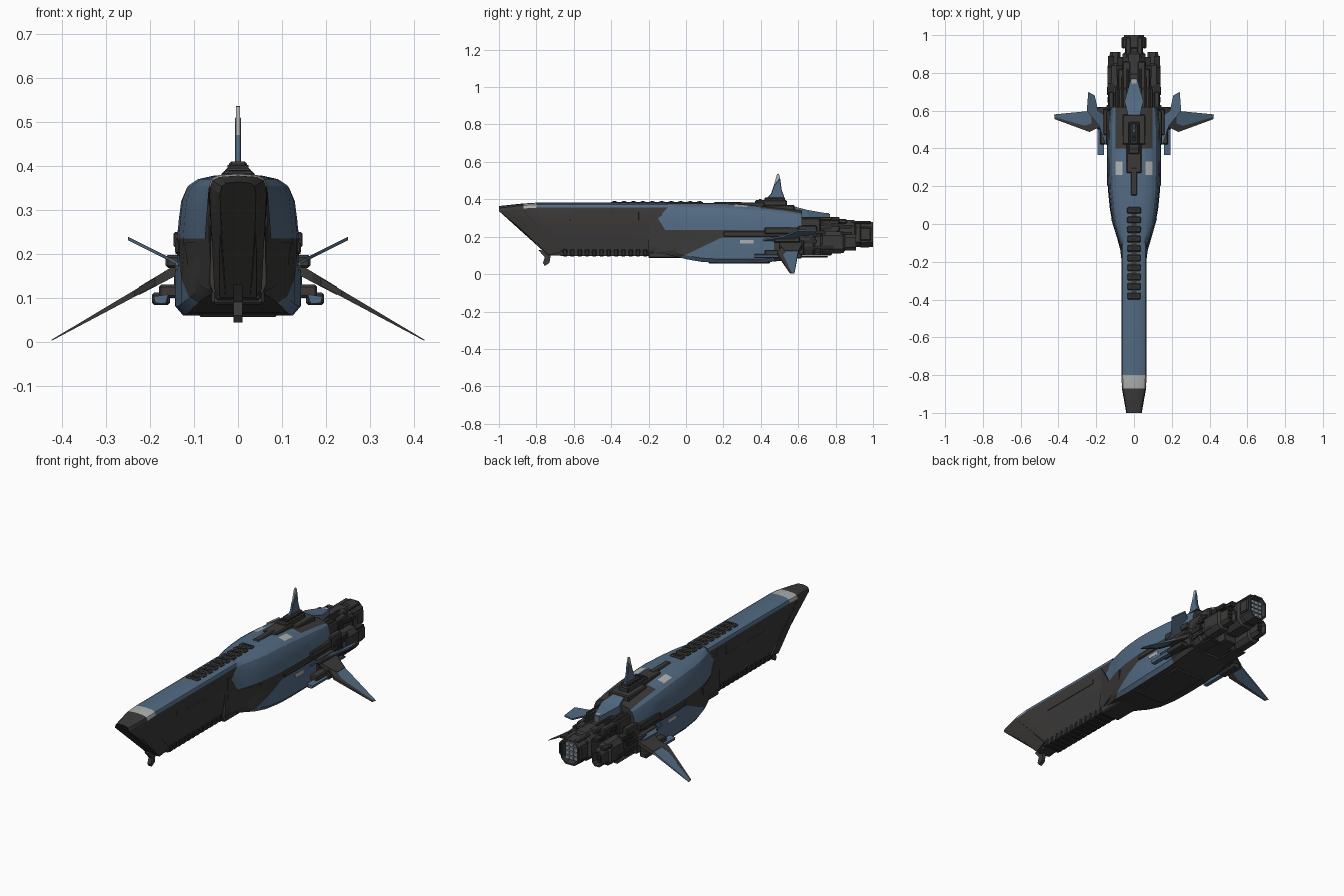
import bpy, bmesh, math, random
from mathutils import Vector

if "Cube" in bpy.data.objects:
    bpy.data.objects.remove(bpy.data.objects["Cube"])

random.seed(4)
MATS = []
for name, col in (("slate blue", (0.085, 0.145, 0.225)), ("charcoal", (0.043, 0.041, 0.040)),
                  ("pale grey", (0.42, 0.43, 0.43)), ("black grey", (0.024, 0.024, 0.025)),
                  ("nozzle grey", (0.25, 0.29, 0.33))):
    m = bpy.data.materials.new(name)
    m.diffuse_color = (*col, 1)
    m.use_nodes = True
    m.node_tree.nodes["Principled BSDF"].inputs["Base Color"].default_value = m.diffuse_color
    MATS.append(m)
BLUE, DARK, PALE, BLACK, NOZZLE = range(5)


def finish(name, bm, mat=DARK, mirror=False, bevel=0, rule=None, smooth=False):
    bmesh.ops.recalc_face_normals(bm, faces=bm.faces)
    for f in bm.faces:
        f.material_index = rule(f.calc_center_median(), f.normal) if rule else mat
    me = bpy.data.meshes.new(name)
    bm.to_mesh(me)
    bm.free()
    for m in MATS:
        me.materials.append(m)
    ob = bpy.data.objects.new(name, me)
    bpy.context.collection.objects.link(ob)
    if smooth:
        bpy.context.view_layer.objects.active = ob
        ob.select_set(True)
        bpy.ops.object.shade_smooth_by_angle(angle=math.radians(28))
        ob.select_set(False)
    if mirror:
        ob.modifiers.new("Mirror", 'MIRROR')
    if bevel:
        b = ob.modifiers.new("Bevel", 'BEVEL')
        b.width, b.segments = bevel, 1
    return ob


def loft_bm(rings):
    bm = bmesh.new()
    vs = [[bm.verts.new(p) for p in r] for r in rings]
    n = len(rings[0])
    for a, b in zip(vs, vs[1:]):
        for i in range(n):
            bm.faces.new((a[i], a[(i + 1) % n], b[(i + 1) % n], b[i]))
    bm.faces.new(vs[0])
    bm.faces.new(vs[-1])
    return bm


def loft(name, rings, **kw):
    return finish(name, loft_bm(rings), **kw)


def prism(name, pts, off, **kw):
    o = Vector(off)
    return loft(name, [[Vector(p) - o for p in pts], [Vector(p) + o for p in pts]], **kw)


def boxes(name, specs, **kw):
    """Several boxes (x0,x1,y0,y1,z0,z1) in one object."""
    bm = bmesh.new()
    for x0, x1, y0, y1, z0, z1 in specs:
        g = bmesh.ops.create_cube(bm, size=1)["verts"]
        for v in g:
            v.co = ((x0 + x1) / 2 + v.co.x * (x1 - x0), (y0 + y1) / 2 + v.co.y * (y1 - y0),
                    (z0 + z1) / 2 + v.co.z * (z1 - z0))
    return finish(name, bm, **kw)


def full(half):
    """Close a half outline running from top centre to bottom centre."""
    return half + [(-x, z) for x, z in half[-2:0:-1]]


# ---- long forward blade with raked nose
blade_half = full([(0, .382), (.045, .379), (.06, .371), (.066, .355), (.062, .25), (.045, .10), (0, .10)])
rings = []
for y, rake, s, drop in ((-1, 1, .62, .018), (-.87, .9, .97, .004), (-.80, .8, 1, 0), (-.1, 0, 1, 0)):
    rings.append([(x * s, y + rake * max(0, .355 - z) * 1.03, z - (drop if z > .3 else 0)) for x, z in blade_half])


def blade_rule(c, n):
    if c.z < .357 or c.y < -.9:
        return DARK
    return PALE if c.y < -.82 else BLUE


loft("forward_blade", rings, rule=blade_rule, smooth=True)
prism("nose_plate", [(.034, -.965, .34), (.058, -.86, .34), (.047, -.66, .12), (.035, -.735, .10)],
      (.007, 0, 0), mirror=True)
boxes("blade_side_panel", [(.05, .0655, -.62, -.25, .285, .35)], mirror=True, bevel=.003)
# keel ribs and chin sensor
boxes("keel_ribs", [(-.052, .052, y, y + .027, .094, .135) for y in [-.66 + .039 * i for i in range(12)]],
      mat=BLACK, bevel=.006)
boxes("keel_rail", [(-.048, .048, -.67, -.2, .098, .115)])
prism("chin_sensor", [(0, -.79, .13), (0, -.72, .12), (0, -.73, .06), (0, -.755, .044), (0, -.765, .06), (0, -.755, .09)],
      (.01, 0, 0))

# ---- main hull, lofted along y: (y, half width, top z, bottom z)
st = [(-.2, .064, .381, .112), (-.13, .07, .381, .108), (-.06, .094, .381, .095), (.0, .113, .381, .08),
      (.08, .128, .381, .066), (.18, .138, .381, .06), (.28, .142, .376, .06), (.42, .143, .364, .062),
      (.54, .14, .352, .075), (.62, .132, .342, .09)]
rings = []
for y, w, t, b in st:
    h = [(0, t), (.4 * w, t - .003), (.66 * w, t - .011), (.82 * w, t - .026), (.91 * w, t - .056), (.95 * w, t - .1),
         (.975 * w, .235), (.97 * w, .195), (w, .16), (w, b + .02), (.88 * w, b), (0, b)]
    rings.append([(x, y, z) for x, z in full(h)])
bm = loft_bm(rings)


def line_cut(p, q):
    """Cut with the plane through (y,z) points p and q, parallel to x."""
    no = Vector((0, -(q[1] - p[1]), q[0] - p[0])).normalized()
    bmesh.ops.bisect_plane(bm, geom=bm.verts[:] + bm.edges[:] + bm.faces[:], dist=1e-5,
                           plane_co=(0, p[0], p[1]), plane_no=no)


A, B, C, D = (-.19, .36), (-.11, .235), (-.01, .10), (.19, .195)
line_cut(A, B)
line_cut(C, D)
for y in (.26, .33, .4, .47):
    line_cut((y, 0), (y, 1))
for x in (-.098, -.06, .06, .098):
    bmesh.ops.bisect_plane(bm, geom=bm.verts[:] + bm.edges[:] + bm.faces[:], dist=1e-5,
                           plane_co=(x, 0, 0), plane_no=(1, 0, 0))


def above(c, p, q):
    return c.z > p[1] + (c.y - p[0]) * (q[1] - p[1]) / (q[0] - p[0])


def hull_rule(c, n):
    if abs(n.y) > .95 or n.z < -.75:
        return DARK
    if c.z > .3 and .06 < abs(c.x) < .098 and .26 < c.y < .33:
        return PALE
    if c.z > .3 and abs(c.x) < .098 and c.y > .4:
        return DARK
    if c.z > .235:
        return BLUE if above(c, A, B) else DARK
    if c.z < .195 and c.y < .47 and not above(c, C, D):
        return BLUE
    return DARK


finish("main_hull", bm, rule=hull_rule, smooth=True)
boxes("side_marking", [(.135, .1425, .29, .36, .165, .182)], mat=PALE, mirror=True)
boxes("flank_band", [(.12, .143, .2, .56, .2, .228), (.125, .147, .42, .6, .215, .25), (.12, .146, .5, .63, .1, .18)],
      mirror=True, bevel=.004)
prism("junction_cheek", [(.063, -.185, .35), (.072, -.11, .23), (.118, .03, .225), (.105, .0, .14), (.06, -.17, .115)],
      (.004, 0, 0), mirror=True)
boxes("belly_plate", [(-.09, .09, .12, .45, .056, .08), (-.06, .06, -.2, .1, .085, .12)], bevel=.006)

# ---- dorsal hatches, tower and top fin
ys = [-.4 + .0505 * i for i in range(10)]
boxes("dorsal_hatches", [(-.037, .037, y, y + .036, .37, .389) for y in ys], bevel=.006)
boxes("hatch_slots", [(-.02, .02, y + .011, y + .025, .38, .391) for y in ys], mat=BLACK)
boxes("hatch_spine", [(-.014, .014, -.4, .09, .37, .3845)])
boxes("dorsal_tower", [(-.03, .03, .37, .54, .34, .395), (-.04, .04, .27, .42, .34, .384), (-.06, .06, .42, .58, .33, .37),
                       (-.017, .017, .15, .3, .37, .386), (-.02, .02, .42, .53, .39, .41)], bevel=.005)
boxes("tower_hoops", [(-.024, .024, y, y + .014, .38, .402) for y in (.39, .42, .45, .48, .51)], mat=BLACK)
fin = [(0, .425, .40), (0, .53, .40), (0, .512, .45), (0, .503, .515), (0, .468, .47), (0, .455, .43)]
prism("top_fin", fin, (.007, 0, 0), mat=BLUE, bevel=.003)
prism("top_fin_tip", [(0, .468, .47), (0, .503, .515), (0, .497, .537), (0, .487, .535)], (.004, 0, 0), mat=PALE)
loft("aft_spine", [[(-.03, .57, .3), (.03, .57, .3), (.03, .57, .364), (-.03, .57, .364)],
                   [(-.05, .65, .29), (.05, .65, .29), (.05, .65, .343), (-.05, .65, .343)],
                   [(-.016, .77, .29), (.016, .77, .29), (.016, .77, .322), (-.016, .77, .322)]], mat=BLUE)
boxes("aft_spine_light", [(-.012, .012, .745, .765, .315, .327)], mat=PALE)


# ---- swept lower wings (height falls with x) and upper winglets
def wz(x):
    return .148 - (x - .168) * .564


def wing(name, pts, t, mat):
    top = [(x, y, wz(x) + t * (.43 - x) * 3.4 + .001) for x, y in pts]
    low = [(x, y, wz(x) - t * (.43 - x) * 3.4 - .001) for x, y in pts]
    loft(name, [low, top], mat=mat, mirror=True)


wing("wing_panel", [(.2, .53), (.26, .515), (.42, .565), (.424, .58), (.22, .60)], .009, BLUE)
wing("wing_leading_edge", [(.17, .52), (.235, .487), (.42, .555), (.42, .566), (.26, .52), (.2, .54)], .010, DARK)
wing("wing_root", [(.12, .5), (.17, .5), (.225, .53), (.225, .6), (.17, .62), (.12, .62)], .012, DARK)
loft("winglet", [[(x, y, .18 + (x - .14) * .5 + d) for x, y in
                  ((.13, .40), (.155, .43), (.185, .52), (.25, .60), (.242, .70), (.208, .68), (.19, .60), (.13, .56))]
                 for d in (-.004, .004)], mat=BLUE, mirror=True)
boxes("winglet_root", [(.13, .165, .47, .61, .168, .198)], mirror=True, bevel=.006)
# wing pods
loft("wing_pod", [[(.158, y, .108), (.192, y, .103), (.188, y, .088), (.165, y, .087)] for y in (.365, .60)],
     mat=BLUE, mirror=True)
boxes("pod_mount", [(.13, .18, .42, .6, .1, .13), (.155, .196, .5, .62, .084, .112)], mirror=True, bevel=.005)


# ---- engines: chamfered housings with stepped sections
def engine(name, cx, cz, steps, mirror):
    rings = []
    for y, rx, rz in steps:
        o = [(.5, 1), (1, .6), (1, -.6), (.5, -1), (-.5, -1), (-1, -.6), (-1, .6), (-.5, 1)]
        rings.append([(cx + a * rx, y, cz + b * rz) for a, b in o])
    loft(name, rings, mirror=mirror)


engine("main_engine", 0, .212, [(.58, .075, .1), (.72, .068, .088), (.72, .052, .075), (.79, .052, .075), (.80, .06, .08),
                                (.90, .06, .076), (.91, .048, .066), (.93, .048, .066), (.935, .057, .071), (1, .053, .067),
                                (1, .045, .058), (.965, .04, .053)], False)
engine("side_engine", .1, .17, [(.58, .034, .07), (.68, .034, .07), (.69, .026, .056), (.72, .026, .056), (.73, .039, .062),
                                (.84, .039, .058), (.85, .03, .045), (.91, .028, .043), (.91, .022, .035), (.88, .018, .03)], True)
boxes("main_nozzle_cells", [(x - .011, x + .011, .95, .985, z - .009, z + .009)
                            for x in (-.026, 0, .026) for z in (.175, .199, .223, .247)], mat=NOZZLE)
boxes("side_nozzle_cells", [(.09, .11, .87, .895, z - .008, z + .008) for z in (.15, .17, .19)], mat=BLACK, mirror=True)
boxes("engine_shroud", [(.0, .1, .6, .72, .1, .3), (.02, .06, .7, .86, .27, .295), (.05, .085, .6, .82, .225, .29),
                        (.05, .12, .6, .76, .088, .098), (.0, .04, .6, .78, .1, .15), (.015, .045, .88, .99, .268, .283),
                        (.105, .135, .6, .70, .2, .26), (.045, .065, .93, .99, .18, .25)], mirror=True, bevel=.005)
# small machinery on the engine flanks
bits = []
for i in range(26):
    y, z = random.uniform(.62, .84), random.uniform(.12, .27)
    x = .136 if z < .22 else .088
    l, h = random.uniform(.02, .07), random.uniform(.008, .02)
    bits.append((x - .03, x + random.uniform(0, .006), y, y + l, z, z + h))
boxes("engine_machinery", bits, mat=BLACK, mirror=True)
boxes("engine_top_pipes", [(x, x + .01, .62, .62 + l, .29, .305) for x, l in ((.03, .2), (.055, .16), (.078, .1))],
      mirror=True, bevel=.002)
